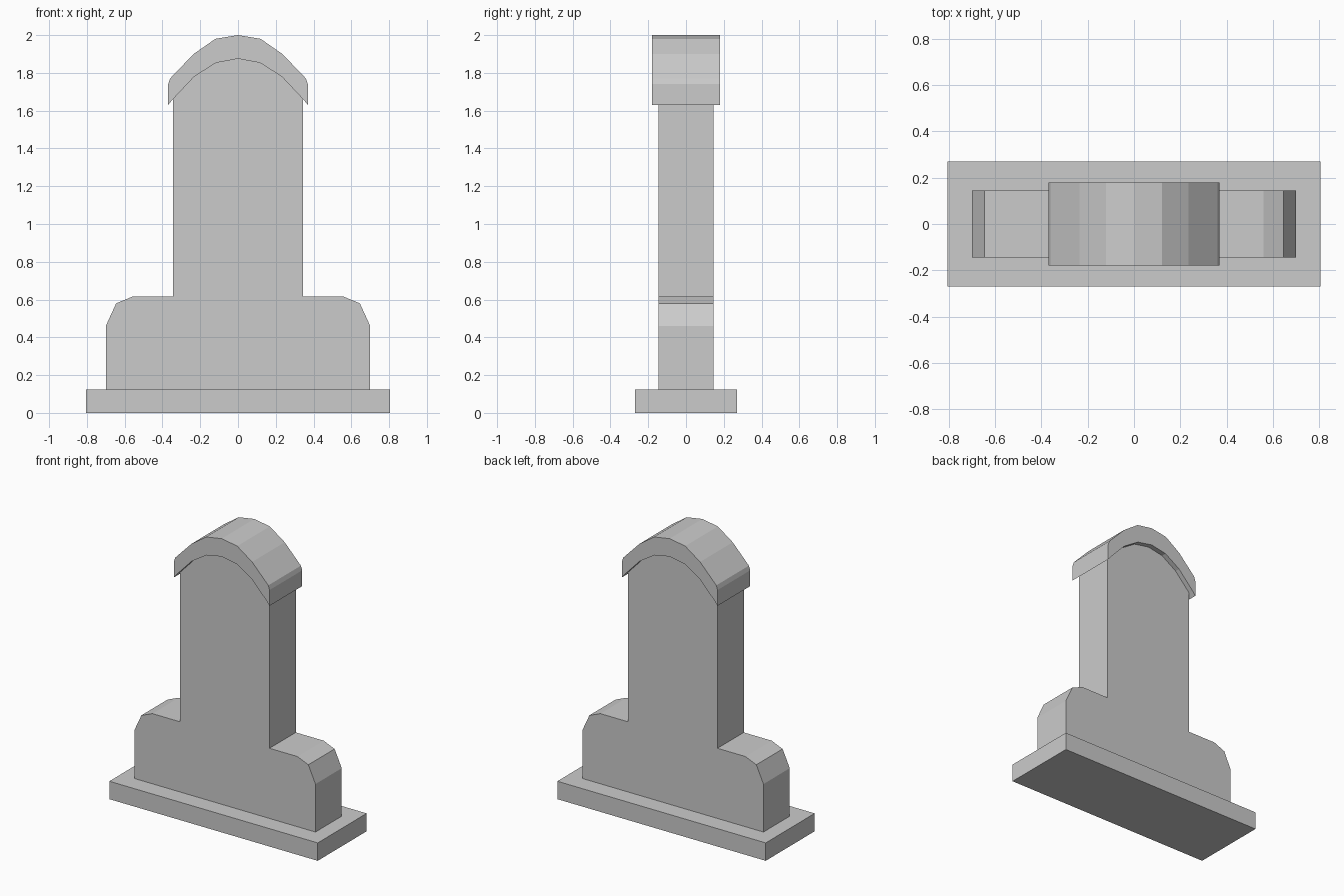
import bpy, bmesh

if "Cube" in bpy.data.objects:
    bpy.data.objects.remove(bpy.data.objects["Cube"])


def mirrored(half):
    """Complete a right-half outline with its mirror image in x = 0."""
    return half + [(-x, z) for x, z in reversed(half) if x > 0]


def prism(name, outline, depth):
    """Extrude an x-z outline symmetrically along y."""
    bm = bmesh.new()
    face = bm.faces.new([bm.verts.new((x, -depth, z)) for x, z in outline])
    ext = bmesh.ops.extrude_face_region(bm, geom=[face])
    new_verts = [v for v in ext["geom"] if isinstance(v, bmesh.types.BMVert)]
    bmesh.ops.translate(bm, verts=new_verts, vec=(0, 2 * depth, 0))
    bmesh.ops.recalc_face_normals(bm, faces=bm.faces)
    mesh = bpy.data.meshes.new(name)
    bm.to_mesh(mesh)
    bm.free()
    obj = bpy.data.objects.new(name, mesh)
    bpy.context.collection.objects.link(obj)
    return obj


# Plinth
prism("base_plinth", mirrored([(0.805, 0.0), (0.805, 0.125)]), 0.27)

# Upright slab with rounded shoulders, its arched top set slightly into the cap
prism("slab", mirrored([
    (0.70, 0.12), (0.70, 0.46), (0.645, 0.58), (0.56, 0.615),
    (0.345, 0.615), (0.345, 1.67), (0.232, 1.79), (0.117, 1.863), (0, 1.885),
]), 0.145)

# Arched cap: outer curve, then back along the inner curve
outer = [(0.37, 1.74), (0.36, 1.77), (0.235, 1.90), (0.12, 1.98), (0, 2.0)]
inner = [(0.37, 1.63), (0.345, 1.66), (0.232, 1.78), (0.117, 1.853), (0, 1.875)]
prism("arched_cap", mirrored(outer) + mirrored(inner)[::-1], 0.18)
